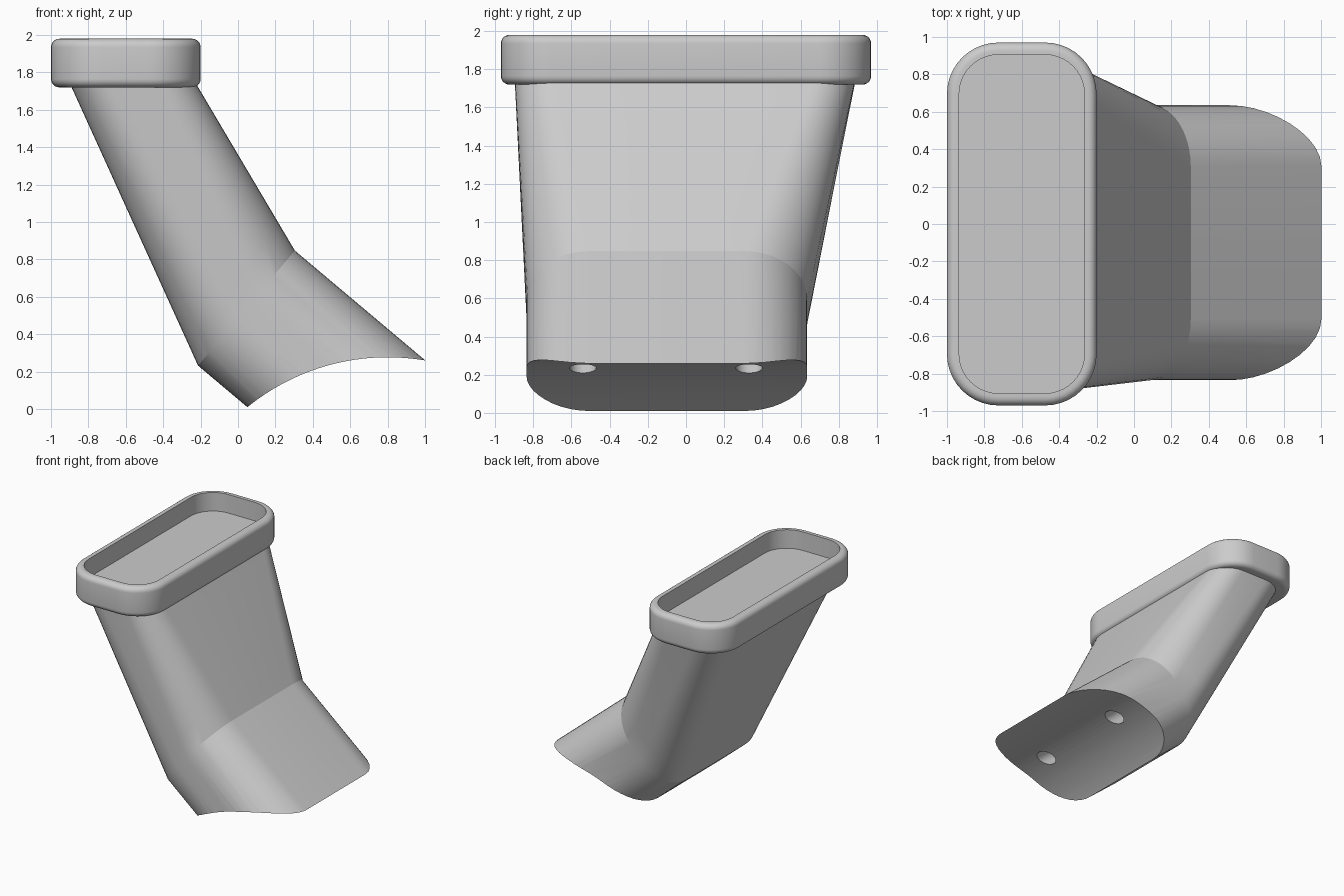
import bpy, bmesh
from math import pi, cos, sin
from mathutils import Vector, Matrix

if "Cube" in bpy.data.objects:
    bpy.data.objects.remove(bpy.data.objects["Cube"])

grey = bpy.data.materials.new("light_grey")
grey.use_nodes = True
GREY = (0.6, 0.6, 0.6, 1)
grey.diffuse_color = GREY
grey.node_tree.nodes["Principled BSDF"].inputs["Base Color"].default_value = GREY

X_AXIS, Y_AXIS = Vector((1, 0, 0)), Vector((0, 1, 0))


def ring(center, u_axis, half_u, half_y, radius, steps=10):
    """Rounded rectangle spanned by u_axis and y."""
    points = []
    for corner, (su, sy) in enumerate([(1, 1), (-1, 1), (-1, -1), (1, -1)]):
        for i in range(steps + 1):
            a = (corner + i / steps) * pi / 2
            u = su * (half_u - radius) + radius * cos(a)
            y = sy * (half_y - radius) + radius * sin(a)
            points.append(Vector(center) + u * u_axis + y * Y_AXIS)
    return points


def loft(name, rings):
    """Skin a list of matching rings and cap both ends."""
    bm = bmesh.new()
    loops = [[bm.verts.new(p) for p in r] for r in rings]
    for a, b in zip(loops, loops[1:]):
        for i in range(len(a)):
            j = (i + 1) % len(a)
            bm.faces.new((a[i], a[j], b[j], b[i]))
    bm.faces.new(loops[0])
    bm.faces.new(loops[-1])
    bmesh.ops.recalc_face_normals(bm, faces=bm.faces)
    mesh = bpy.data.meshes.new(name)
    bm.to_mesh(mesh)
    bm.free()
    mesh.materials.append(grey)
    obj = bpy.data.objects.new(name, mesh)
    bpy.context.collection.objects.link(obj)
    return obj


def activate(obj):
    bpy.ops.object.select_all(action='DESELECT')
    obj.select_set(True)
    bpy.context.view_layer.objects.active = obj


def cut_cylinder(obj, center, axis, radius, depth, sides):
    """Subtract a cylinder and discard the cutter."""
    turn = Vector((0, 0, 1)).rotation_difference(axis).to_euler()
    bpy.ops.mesh.primitive_cylinder_add(vertices=sides, radius=radius, depth=depth,
                                        location=center, rotation=turn)
    cutter = bpy.context.object
    cutter.hide_render = True
    cutter.data.materials.append(grey)
    mod = obj.modifiers.new("cut", 'BOOLEAN')
    mod.operation, mod.solver, mod.object = 'DIFFERENCE', 'EXACT', cutter
    activate(obj)
    bpy.ops.object.modifier_apply(modifier=mod.name)
    bpy.data.objects.remove(cutter)


def smooth(obj, degrees):
    activate(obj)
    bpy.ops.object.shade_smooth_by_angle(angle=degrees * pi / 180)


# Bent body: straight foot section, then a flaring neck
foot_dir = Vector((0.765, 0, -0.644)).normalized()
foot_up = Vector((0.644, 0, 0.765)).normalized()
knee_center = Vector((0.045, -0.1, 0.54))
foot = ring(knee_center + foot_dir * 1.3, foot_up, 0.402, 0.735, 0.33)
knee = ring(knee_center, foot_up, 0.402, 0.735, 0.33)
neck_top = ring((-0.593, 0, 1.8), X_AXIS, 0.333, 0.9, 0.21)
STEPS = 8
neck = [[a.lerp(b, k / STEPS) for a, b in zip(knee, neck_top)] for k in range(1, STEPS + 1)]
body = loft("body", [foot, knee] + neck)

# Concave saddle under the foot
saddle = Vector((0.8, 0, -0.91))
cut_cylinder(body, saddle, Y_AXIS, 1.187, 4, 160)

# Two blind mounting holes in the saddle
for y in (-0.54, 0.33):
    cut_cylinder(body, Vector((0.485, y, 0.235)), foot_dir, 0.07, 0.6, 32)
smooth(body, 14)

# Rounded rim with a shallow tray: (inset, height) profile
FILLET = 0.045
BOTTOM, TOP, FLOOR, WALL = 1.72, 1.98, 1.82, 0.065
arc = [i * pi / 12 for i in range(7)]
profile = [(FILLET * (1 - sin(a)), BOTTOM + FILLET * (1 - cos(a))) for a in arc]
profile += [(FILLET * (1 - cos(a)), TOP - FILLET * (1 - sin(a))) for a in arc]
profile += [(WALL, TOP), (WALL, FLOOR)]
rim = loft("rim", [ring((-0.6, 0, z), X_AXIS, 0.4 - d, 0.97 - d, 0.275 - d)
                   for d, z in profile])
smooth(rim, 30)
